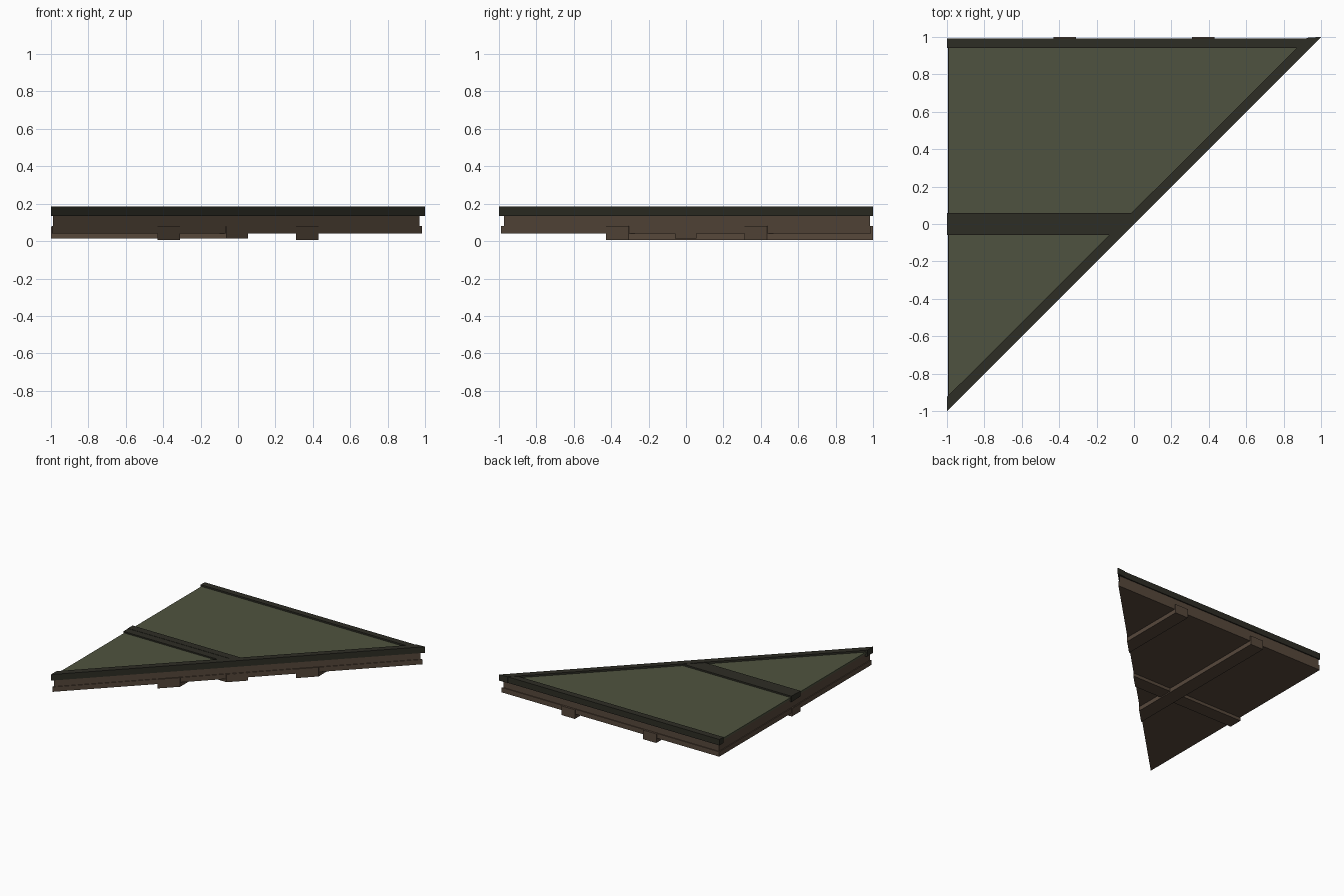
import bpy, bmesh

if "Cube" in bpy.data.objects:
    bpy.data.objects.remove(bpy.data.objects["Cube"])


def material(name, rgb):
    m = bpy.data.materials.new(name)
    m.diffuse_color = (*rgb, 1)
    m.use_nodes = True
    m.node_tree.nodes["Principled BSDF"].inputs["Base Color"].default_value = m.diffuse_color
    return m


WOOD = material("brown wood", (0.095, 0.065, 0.044))
GREEN = material("olive green", (0.078, 0.086, 0.050))
TRIM = material("dark olive trim", (0.027, 0.026, 0.018))


def prism(name, pts, z0, z1, mat):
    """Extrude a plan outline from z0 up to z1."""
    bm = bmesh.new()
    face = bm.faces.new([bm.verts.new((x, y, z0)) for x, y in pts])
    ext = bmesh.ops.extrude_face_region(bm, geom=[face])
    for v in ext["geom"]:
        if isinstance(v, bmesh.types.BMVert):
            v.co.z = z1
    bmesh.ops.recalc_face_normals(bm, faces=bm.faces[:])
    me = bpy.data.meshes.new(name)
    bm.to_mesh(me)
    bm.free()
    me.materials.append(mat)
    ob = bpy.data.objects.new(name, me)
    bpy.context.collection.objects.link(ob)
    return ob


def triangle(left, back, inset):
    """Right triangle; the diagonal is y = x + inset."""
    return [(left, left + inset), (back - inset, back), (left, back)]


def along_y(x0, x1, back, inset=0):
    return [(x0, x0 + inset), (x1, x1 + inset), (x1, back), (x0, back)]


def along_x(y0, y1, left, inset=0):
    return [(left, y0), (y0 - inset, y0), (y1 - inset, y1), (left, y1)]


# wooden deck: projecting lower course, recessed upper course
prism("lower_deck", triangle(-0.995, 0.99, 0.006), 0.04, 0.08, WOOD)
prism("upper_deck", triangle(-0.988, 0.983, 0.014), 0.08, 0.155, WOOD)

# green top sheet
prism("top_sheet", triangle(-0.992, 0.985, 0.02), 0.155, 0.17, GREEN)

# beams under the deck
for i, x in enumerate((-0.37, 0.37)):
    prism(f"joist_{i}", along_y(x - 0.06, x + 0.06, 1.0, 0.002), 0.005, 0.08, WOOD)
prism("cross_joist", along_x(-0.06, 0.055, -1.0, 0.002), 0.014, 0.078, WOOD)

# dark edging strips
prism("diagonal_trim", [(-1, -1), (1, 1), (0.925, 1 - 0.005), (-1, -0.925)], 0.135, 0.185, TRIM)
prism("back_trim", along_x(0.94, 0.992, -0.998, 0.01), 0.134, 0.183, TRIM)
prism("middle_trim_back", along_x(0.0, 0.06, -1, 0.01), 0.135, 0.183, TRIM)
prism("middle_trim_front", along_x(-0.06, 0.0, -1, 0.01), 0.136, 0.181, TRIM)
